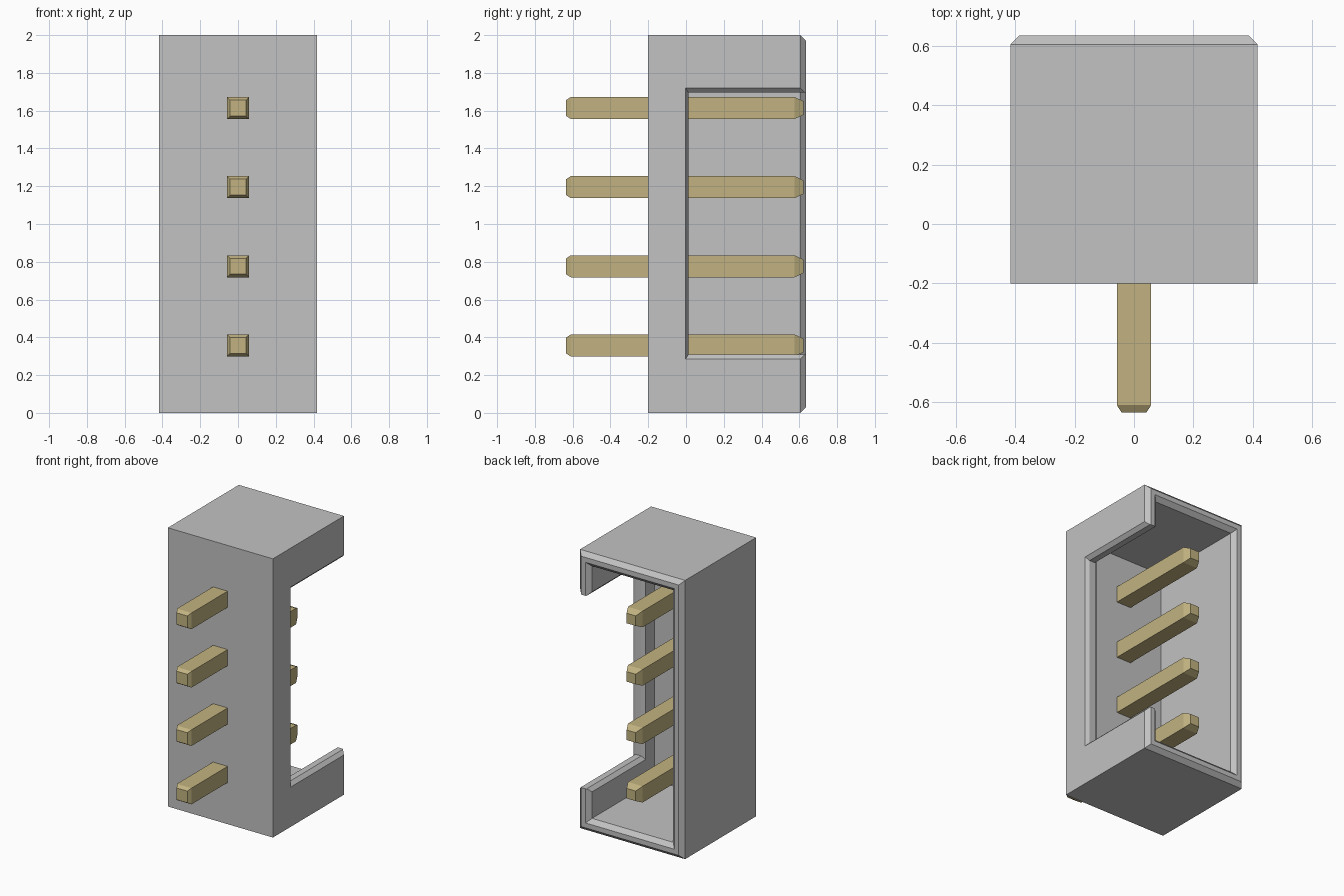
import bpy
import bmesh

cube = bpy.data.objects.get("Cube")
if cube:
    bpy.data.objects.remove(cube, do_unlink=True)


def material(name, rgb):
    m = bpy.data.materials.new(name)
    m.use_nodes = True
    m.diffuse_color = (*rgb, 1)
    m.node_tree.nodes["Principled BSDF"].inputs["Base Color"].default_value = (*rgb, 1)
    return m


GREY = material("grey plastic", (0.54, 0.54, 0.54))
GOLD = material("pale gold metal", (0.54, 0.45, 0.22))


def loft(name, axis, sections, mat):
    """Skin rectangles (position, min_a, max_a, min_z, max_z) along the x or y axis."""
    bm = bmesh.new()
    rings = []
    for p, a0, a1, z0, z1 in sections:
        corners = [(a0, z0), (a1, z0), (a1, z1), (a0, z1)]
        rings.append([bm.verts.new((a, p, z) if axis == "y" else (p, a, z))
                      for a, z in corners])
    for r, s in zip(rings, rings[1:]):
        for i in range(4):
            j = (i + 1) % 4
            bm.faces.new((r[i], r[j], s[j], s[i]))
    bm.faces.new(rings[0])
    bm.faces.new(rings[-1])
    bmesh.ops.recalc_face_normals(bm, faces=bm.faces)
    mesh = bpy.data.meshes.new(name)
    bm.to_mesh(mesh)
    bm.free()
    mesh.materials.append(mat)
    obj = bpy.data.objects.new(name, mesh)
    bpy.context.collection.objects.link(obj)
    return obj


def cut(obj, cutter):
    """Subtract the cutter, bake the result and discard the cutter."""
    mod = obj.modifiers.new("cut", "BOOLEAN")
    mod.operation = "DIFFERENCE"
    mod.solver = "EXACT"
    mod.object = cutter
    cutter.hide_render = True
    deps = bpy.context.evaluated_depsgraph_get()
    mesh = bpy.data.meshes.new_from_object(obj.evaluated_get(deps))
    obj.modifiers.clear()
    obj.data = mesh
    bpy.data.objects.remove(cutter, do_unlink=True)


# Housing: a block with a chamfered rear rim
W, H, WALL, C = 0.417, 2.0, 0.095, 0.03
FRONT, RIM, BACK = -0.2, 0.605, 0.635


def rect(y, inset):
    return (y, -W + inset, W - inset, inset, H - inset)


housing = loft("housing", "y", [rect(FRONT, 0), rect(RIM, 0), rect(BACK, C)], GREY)

# Cavity open to the rear, flared at the rim
cut(housing, loft("cavity_cutter", "y", [
    rect(FRONT + WALL, WALL), rect(RIM, WALL),
    rect(BACK, WALL - C), rect(BACK + 0.03, WALL - 2 * C)], GREY))

# Window through the left wall, chamfered on its inner and outer edges
B = 0.025


def window(x, grow):
    return (x, 0.013 - 0.6 * grow, 0.8, 0.31 - grow, 1.695 + grow)


cut(housing, loft("window_cutter", "x", [
    window(W - WALL - 0.02, B + 0.02), window(W - WALL + B, 0),
    window(W - B, 0), window(W + 0.02, B + 0.02)], GREY))

# Row of square pins with tapered tips
R = 0.058
for i in range(4):
    z = 0.357 + 0.419 * i

    def square(y, r):
        return (y, -r, r, z - r, z + r)

    loft(f"pin_{i + 1}", "y", [
        square(-0.635, 0.042), square(-0.61, R),
        square(0.575, R), square(0.622, 0.036)], GOLD)
